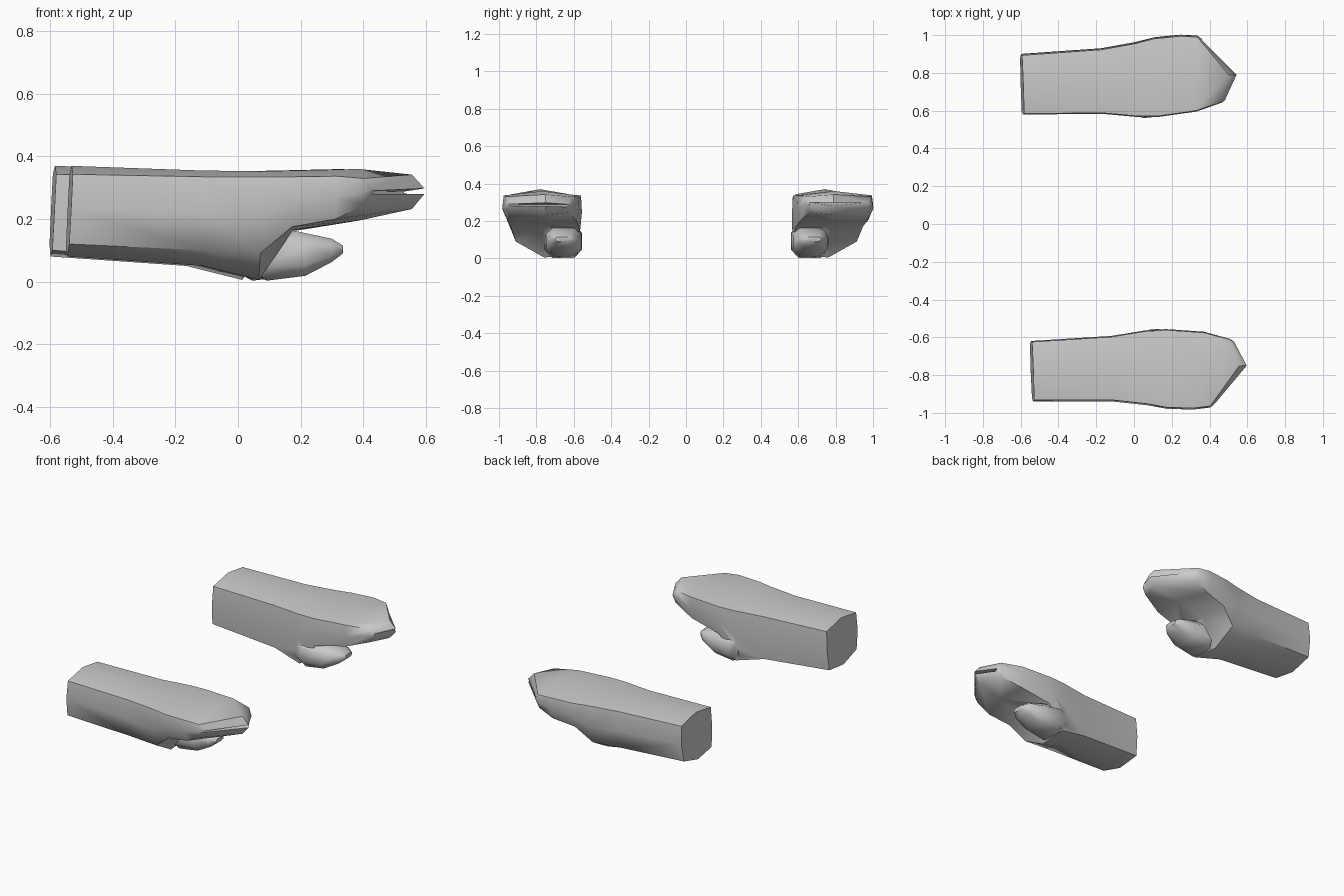
import bpy, bmesh, math

if "Cube" in bpy.data.objects:
    bpy.data.objects.remove(bpy.data.objects["Cube"])

# Hand sections: x inner/mid/outer, y inner/mid/outer,
# z top side/top mid, z bottom inner/mid/outer, bottom outer inset
HAND = [
    (-.567, -.567, -.567, .60, .76, .921, .343, .37, .10, .08, .12, .02),
    (-.14, -.14, -.14, .588, .76, .936, .335, .355, .065, .05, .10, .03),
    (.04, .04, .04, .565, .76, .962, .335, .353, .02, .005, .09, .05),
    (.15, .15, .14, .562, .77, .984, .335, .355, .16, .165, .175, .04),
    (.35, .36, .28, .583, .78, .993, .337, .36, .20, .195, .20, .03),
    (.485, .53, .37, .625, .77, .985, .33, .342, .245, .232, .245, .02),
    (.507, .57, .395, .640, .77, .965, .30, .298, .275, .28, .28, .01),
]

# Thumb sections: x, y inner/outer, z bottom/top
THUMB = [
    (.02, .575, .75, .03, .15),
    (.07, .559, .76, .003, .18),
    (.19, .566, .752, .018, .155),
    (.275, .595, .735, .062, .137),
    (.312, .63, .71, .09, .115),
]


def hand_ring(s):
    xi, xm, xo, yi, ym, yo, zts, ztm, zbi, zbm, zbo, inset = s
    pts = [(xi, yi + .005, zts), (xm, ym, ztm), (xo, yo - .008, zts),
           (xo, yo, (zts + zbo) / 2), (xo, yo - inset, zbo),
           (xm, ym, zbm), (xi, yi + .015, zbi), (xi, yi, (zts + zbi) / 2)]
    if xi < -.5:  # slanted cuff
        pts = [(x + .05 * (z - .22), y, z) for x, y, z in pts]
    return pts


def thumb_ring(s):
    x, yi, yo, zb, zt = s
    dy, dz = (yo - yi) * .2, (zt - zb) * .25
    return [(x, yi, zt - dz), (x, yi + dy, zt), (x, yo - dy, zt), (x, yo, zt - dz),
            (x, yo, zb + dz), (x, yo - dy, zb), (x, yi + dy, zb), (x, yi, zb + dz)]


def loft(name, rings, side):
    bm = bmesh.new()
    loops = [[bm.verts.new((x, y * side, z)) for x, y, z in r] for r in rings]
    for a, b in zip(loops, loops[1:]):
        n = len(a)
        for i in range(n):
            j = (i + 1) % n
            bm.faces.new((a[i], a[j], b[j], b[i]))
    bm.faces.new(loops[0])
    bm.faces.new(loops[-1])
    bmesh.ops.recalc_face_normals(bm, faces=bm.faces)
    me = bpy.data.meshes.new(name)
    bm.to_mesh(me)
    bm.free()
    ob = bpy.data.objects.new(name, me)
    bpy.context.collection.objects.link(ob)
    return ob


# A mirrored pair of mitten hands, turned slightly about the vertical axis
for side, label in ((1, "back_hand"), (-1, "front_hand")):
    hand = loft(label, [hand_ring(s) for s in HAND], side)
    thumb = loft(label + "_thumb", [thumb_ring(s) for s in THUMB], side)
    mod = hand.modifiers.new("join_thumb", 'BOOLEAN')
    mod.operation = 'UNION'
    mod.solver = 'EXACT'
    mod.object = thumb
    bpy.ops.object.select_all(action='DESELECT')
    hand.select_set(True)
    bpy.context.view_layer.objects.active = hand
    bpy.ops.object.modifier_apply(modifier=mod.name)
    bpy.data.objects.remove(thumb)
    hand.rotation_euler.z = .035
    bpy.ops.object.shade_smooth_by_angle(angle=math.radians(50))
